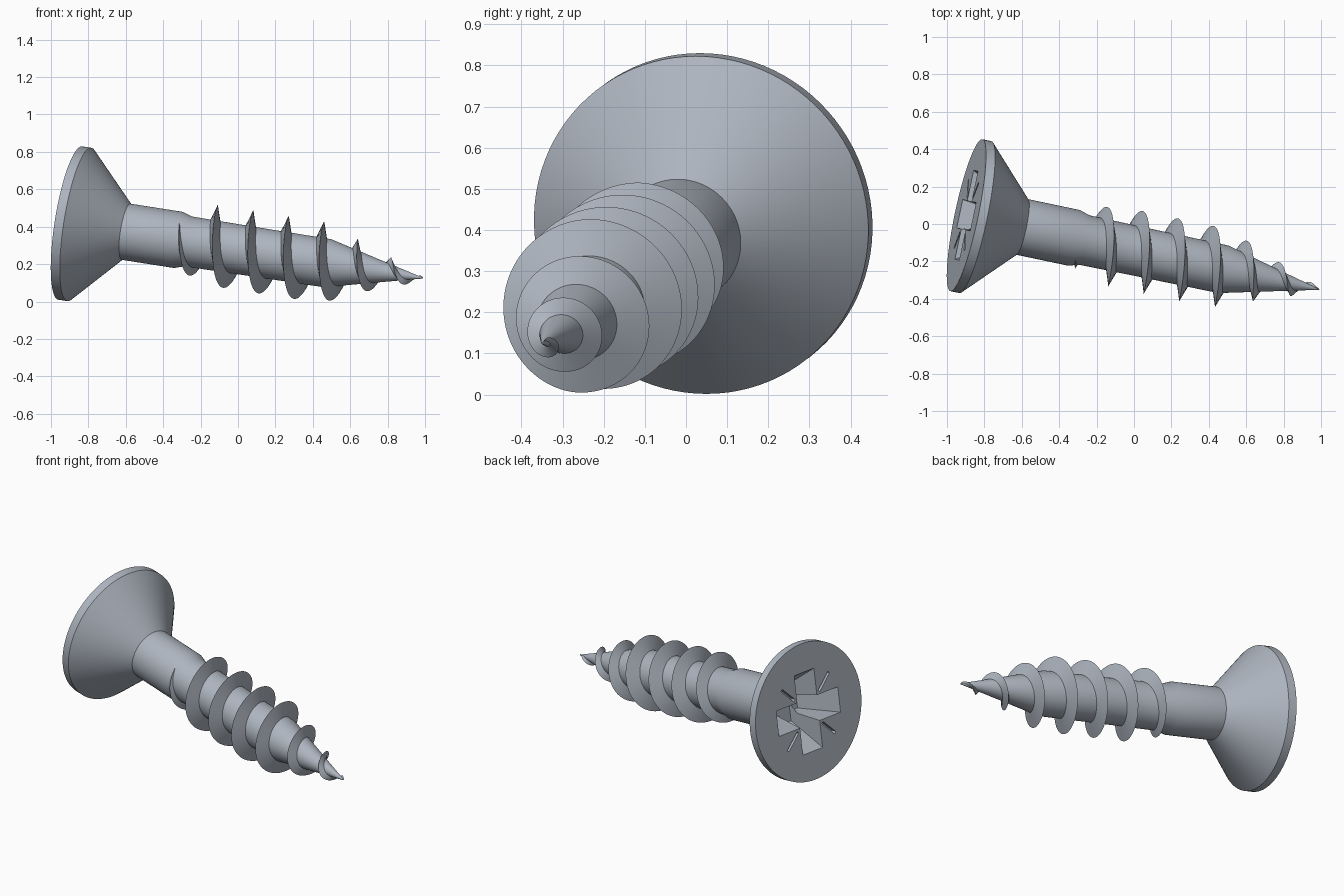
import bpy, bmesh, math
from mathutils import Matrix, Vector

cube = bpy.data.objects.get("Cube")
if cube:
    bpy.data.objects.remove(cube, do_unlink=True)

# Steel colour
steel = bpy.data.materials.new("steel_grey")
steel.use_nodes = True
colour = (0.42, 0.46, 0.52, 1.0)
steel.diffuse_color = colour
steel.node_tree.nodes["Principled BSDF"].inputs["Base Color"].default_value = colour

# Screw frame: local z runs from the head face to the tip, local x points up
FACE = Vector((-0.896, 0.047, 0.4195))
TIP = Vector((0.99, -0.35, 0.125))
LENGTH = (TIP - FACE).length
axis = (TIP - FACE).normalized()
up = Vector((0, 0, 1))
up = (up - axis * up.dot(axis)).normalized()
FRAME = Matrix.Translation(FACE) @ Matrix((up, axis.cross(up), axis)).transposed().to_4x4()

SIDES = 96
PITCH = 0.196


def finish(bm, name):
    bmesh.ops.recalc_face_normals(bm, faces=bm.faces)
    bm.transform(FRAME)
    mesh = bpy.data.meshes.new(name)
    bm.to_mesh(mesh)
    bm.free()
    mesh.materials.append(steel)
    ob = bpy.data.objects.new(name, mesh)
    bpy.context.collection.objects.link(ob)
    return ob


def smooth(ob):
    bpy.ops.object.select_all(action='DESELECT')
    ob.select_set(True)
    bpy.context.view_layer.objects.active = ob
    bpy.ops.object.shade_smooth_by_angle(angle=math.radians(30))


def skin(bm, rings, closed=True):
    """Bridge successive vertex rings and cap both ends."""
    n = len(rings[0])
    for a, b in zip(rings, rings[1:]):
        for i in range(n):
            j = (i + 1) % n
            bm.faces.new((a[i], a[j], b[j], b[i]))
    bm.faces.new(rings[0])
    bm.faces.new(rings[-1])


def lathe(name, profile):
    bm = bmesh.new()
    turn = 2 * math.pi / SIDES
    rings = [[bm.verts.new((r * math.cos(i * turn), r * math.sin(i * turn), s))
              for i in range(SIDES)] for s, r in profile]
    skin(bm, rings)
    return finish(bm, name)


def tapered_bar(name, top, bottom, depth, angle, offset=0.0):
    """Box along local x that narrows with depth, used to cut the recess."""
    bm = bmesh.new()
    rings = []
    for (hx, hy), z in ((top, -0.02), (bottom, depth)):
        rings.append([bm.verts.new((offset + sx * hx, sy * hy, z))
                      for sx, sy in ((-1, -1), (1, -1), (1, 1), (-1, 1))])
    skin(bm, rings)
    bm.transform(Matrix.Rotation(angle, 4, 'Z'))
    ob = finish(bm, name)
    ob.hide_render = True
    return ob


def interpolate(points, s):
    for (s0, r0), (s1, r1) in zip(points, points[1:]):
        if s <= s1:
            return r0 + (r1 - r0) * max(0, s - s0) / (s1 - s0)
    return points[-1][1]


# Countersunk head
head = lathe("head", [(0, 0.415), (0.05, 0.415), (0.308, 0.152)])

# Cross recess and the four thin diagonal marks
cutters = []
for k in range(2):
    cutters.append(tapered_bar("recess_cutter", (0.255, 0.08), (0.11, 0.05),
                               0.22, k * math.pi / 2))
for k in range(4):
    cutters.append(tapered_bar("mark_cutter", (0.065, 0.008), (0.06, 0.008),
                               0.03, (k + 0.5) * math.pi / 2, 0.2))
bpy.context.view_layer.objects.active = head
for cutter in cutters:
    mod = head.modifiers.new("cut", 'BOOLEAN')
    mod.operation = 'DIFFERENCE'
    mod.solver = 'EXACT'
    mod.object = cutter
    bpy.ops.object.modifier_apply(modifier=mod.name)
    bpy.data.objects.remove(cutter, do_unlink=True)
smooth(head)

# Shank with a slight step down to the threaded core and a pointed tip
core = [(0.3, 0.152), (0.595, 0.152), (0.65, 0.135), (1.0, 0.132),
        (1.42, 0.13), (1.7, 0.062), (LENGTH, 0.002)]
smooth(lathe("shank", core))

# Sharp helical thread, fading in at the shank and shrinking to the tip
crest = [(0.58, 0.135), (0.68, 0.178), (0.78, 0.216), (1.37, 0.216),
         (1.46, 0.198), (1.565, 0.154), (1.66, 0.115), (1.76, 0.082),
         (1.86, 0.048), (1.94, 0.012)]
START, END, TOP = 0.58, 1.935, 0.781
steps = int((END - START) / PITCH * SIDES)
bm = bmesh.new()
rings = []
for i in range(steps + 1):
    s = START + (END - START) * i / steps
    angle = 2 * math.pi * (s - TOP) / PITCH
    root = interpolate(core, s)
    outer = max(interpolate(crest, s), root * 0.9)
    half = 0.012 + 0.3 * max(0, outer - root)
    inner = root * 0.8
    section = ((inner, s - half), (outer, s), (inner, s + half))
    rings.append([bm.verts.new((r * math.cos(angle), r * math.sin(angle), z))
                  for r, z in section])
skin(bm, rings)
smooth(finish(bm, "thread"))
